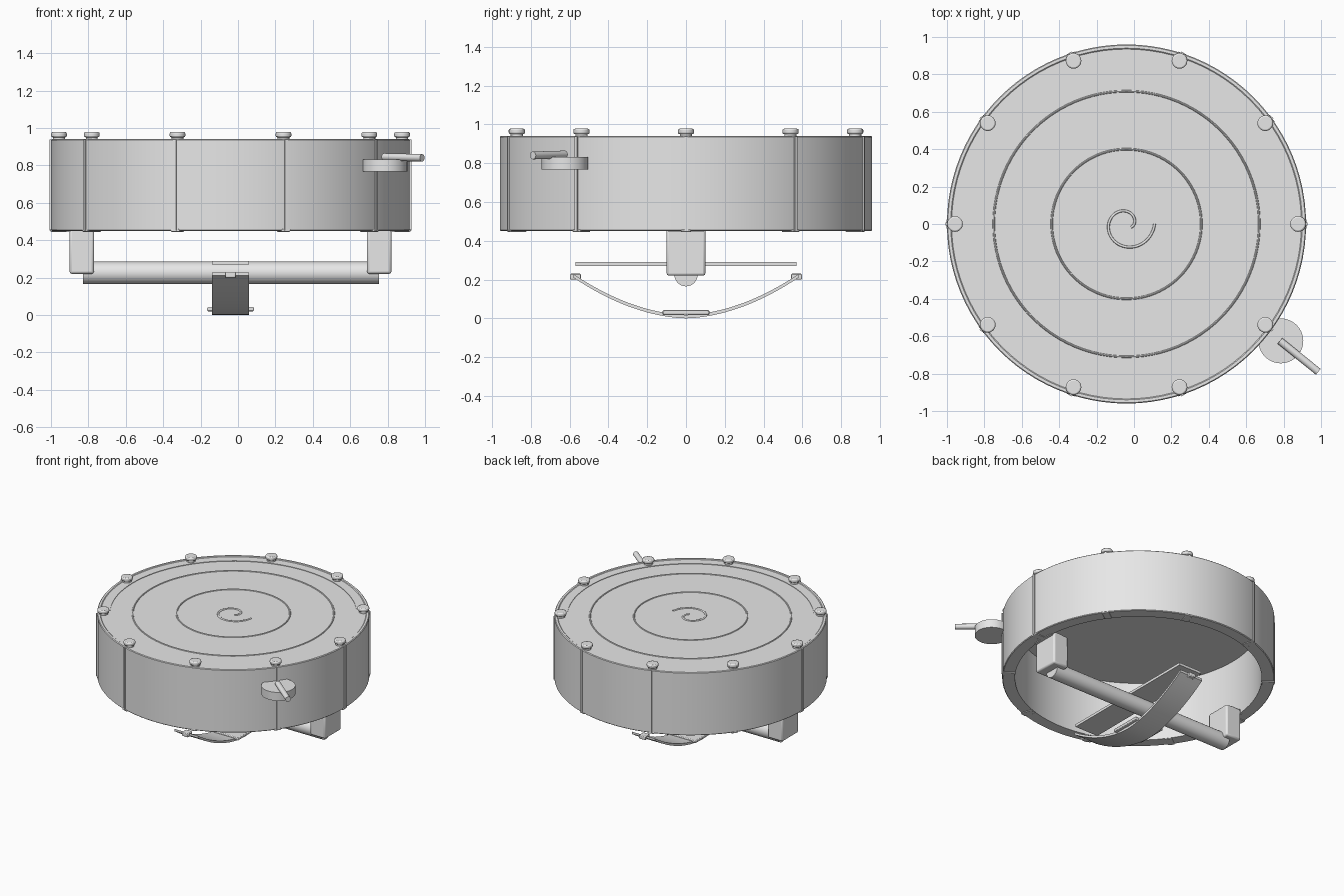
import bpy, math
from math import sin, cos, pi
from mathutils import Vector

if "Cube" in bpy.data.objects:
    bpy.data.objects.remove(bpy.data.objects["Cube"], do_unlink=True)

CX = -0.04          # drum axis
TOP, BOTTOM = 0.94, 0.45

grey = bpy.data.materials.new("plain_grey")
grey.use_nodes = True
colour = (0.8, 0.8, 0.8, 1)
grey.diffuse_color = colour
grey.node_tree.nodes["Principled BSDF"].inputs["Base Color"].default_value = colour


def finish(obj, name, bevel=0, smooth=True):
    obj.name = name
    obj.data.materials.append(grey)
    if bevel:
        mod = obj.modifiers.new("bevel", "BEVEL")
        mod.width, mod.segments = bevel, 2
    if smooth:
        bpy.ops.object.select_all(action="DESELECT")
        obj.select_set(True)
        bpy.context.view_layer.objects.active = obj
        bpy.ops.object.shade_smooth_by_angle(angle=math.radians(35))
    return obj


def box(name, centre, size, turn=0, bevel=0):
    bpy.ops.mesh.primitive_cube_add(size=1, location=centre, rotation=(0, 0, turn))
    obj = bpy.context.object
    obj.scale = size
    bpy.ops.object.transform_apply(location=False, rotation=False, scale=True)
    return finish(obj, name, bevel, smooth=bevel > 0)


def rod(name, start, end, radius, sides=32, bevel=0):
    a, b = Vector(start), Vector(end)
    bpy.ops.mesh.primitive_cylinder_add(vertices=sides, radius=radius,
                                        depth=(b - a).length, location=(a + b) / 2)
    obj = bpy.context.object
    obj.rotation_euler = (b - a).to_track_quat("Z", "Y").to_euler()
    return finish(obj, name, bevel)


def mesh(name, verts, faces, location=(0, 0, 0)):
    data = bpy.data.meshes.new(name)
    data.from_pydata(verts, [], faces)
    obj = bpy.data.objects.new(name, data)
    obj.location = location
    bpy.context.collection.objects.link(obj)
    return finish(obj, name)


def lathe(name, profile, steps=96):
    n = len(profile)
    verts = [(r * cos(2 * pi * i / steps), r * sin(2 * pi * i / steps), z)
             for i in range(steps) for r, z in profile]
    faces = [(i * n + j, (i + 1) % steps * n + j,
              (i + 1) % steps * n + (j + 1) % n, i * n + (j + 1) % n)
             for i in range(steps) for j in range(n)]
    return mesh(name, verts, faces, (CX, 0, 0))


def wire(name, points, radius):
    curve = bpy.data.curves.new(name, "CURVE")
    curve.dimensions = "3D"
    curve.bevel_depth, curve.bevel_resolution = radius, 2
    curve.use_fill_caps = True
    line = curve.splines.new("POLY")
    line.points.add(len(points) - 1)
    for p, co in zip(line.points, points):
        p.co = (*co, 1)
    obj = bpy.data.objects.new(name, curve)
    obj.location = (CX, 0, 0)
    bpy.context.collection.objects.link(obj)
    finish(obj, name, smooth=False)


# Hollow round frame
lathe("drum_frame", [(0.87, BOTTOM), (0.955, BOTTOM), (0.96, 0.455), (0.96, 0.935),
                     (0.955, TOP), (0.94, TOP), (0.935, 0.936), (0.87, 0.936)])

# Stretched skin
rod("drum_skin", (CX, 0, 0.91), (CX, 0, 0.932), 0.875, sides=96)

# Raised rings and the central spiral on the skin
for label, radius in (("outer", 0.71), ("inner", 0.40)):
    bpy.ops.mesh.primitive_torus_add(location=(CX, 0, 0.932), major_radius=radius,
                                     minor_radius=0.006, major_segments=96, minor_segments=8)
    finish(bpy.context.object, label + "_skin_ring")
spiral = []
for i in range(61):
    t = i / 60
    r = 0.15 - 0.12 * t
    spiral.append((r * cos(-2.2 * pi * t), r * sin(-2.2 * pi * t), 0.932))
wire("skin_spiral", spiral, 0.007)

# Ten tension rods with a head on top and a hook below
for i in range(10):
    a = i * pi / 5

    def at(r, z):
        return (CX + r * cos(a), r * sin(a), z)

    rod(f"tension_head_{i}", at(0.917, 0.95), at(0.917, 0.978), 0.042, 20, bevel=0.008)
    rod(f"tension_neck_{i}", at(0.917, 0.93), at(0.917, 0.955), 0.032, 16)
    box(f"tension_rod_{i}", at(0.958, 0.695), (0.018, 0.016, 0.488), a)
    box(f"tension_hook_{i}", at(0.917, 0.452), (0.09, 0.05, 0.014), a, bevel=0.004)

# Handle blocks and crossbar
for side, label in ((-1, "right"), (1, "left")):
    box(label + "_handle_block", (CX + side * 0.795, 0, 0.345), (0.13, 0.2, 0.25), bevel=0.012)
    box(label + "_block_mount", (CX + side * 0.83, 0, 0.46), (0.1, 0.18, 0.03))
rod("handle_bar", (-0.83, 0, 0.225), (0.755, 0, 0.225), 0.06)

# Flat board across the bar
box("arm_board", (CX, 0, 0.28), (0.2, 1.14, 0.02))

# Curved hanging strap
steps, half, thick = 24, 0.1, 0.018
verts, faces = [], []
for i in range(steps + 1):
    y = -0.58 + 1.16 * i / steps
    s = abs(y) / 0.58
    z = 0.21 * (0.75 * s * s + 0.25 * s ** 1.4)
    verts += [(-half, y, z), (half, y, z), (half, y, z + thick), (-half, y, z + thick)]
for i in range(steps):
    for j in range(4):
        k = (j + 1) % 4
        faces.append((i * 4 + j, i * 4 + k, i * 4 + 4 + k, i * 4 + 4 + j))
faces += [(3, 2, 1, 0), tuple(steps * 4 + j for j in range(4))]
mesh("hanging_strap", verts, faces, (CX, 0, 0))

# Strap pegs and buckle
for side, label in ((-1, "front"), (1, "back")):
    box(label + "_strap_peg", (CX, side * 0.57, 0.215), (0.055, 0.055, 0.03), bevel=0.005)
box("strap_buckle", (CX, 0, 0.031), (0.25, 0.24, 0.022), bevel=0.005)

# Side knob with its lever
rod("side_knob", (0.785, -0.625, 0.767), (0.785, -0.625, 0.832), 0.12, 40)
rod("knob_lever", (0.78, -0.625, 0.845), (0.985, -0.79, 0.84), 0.02, 16)
